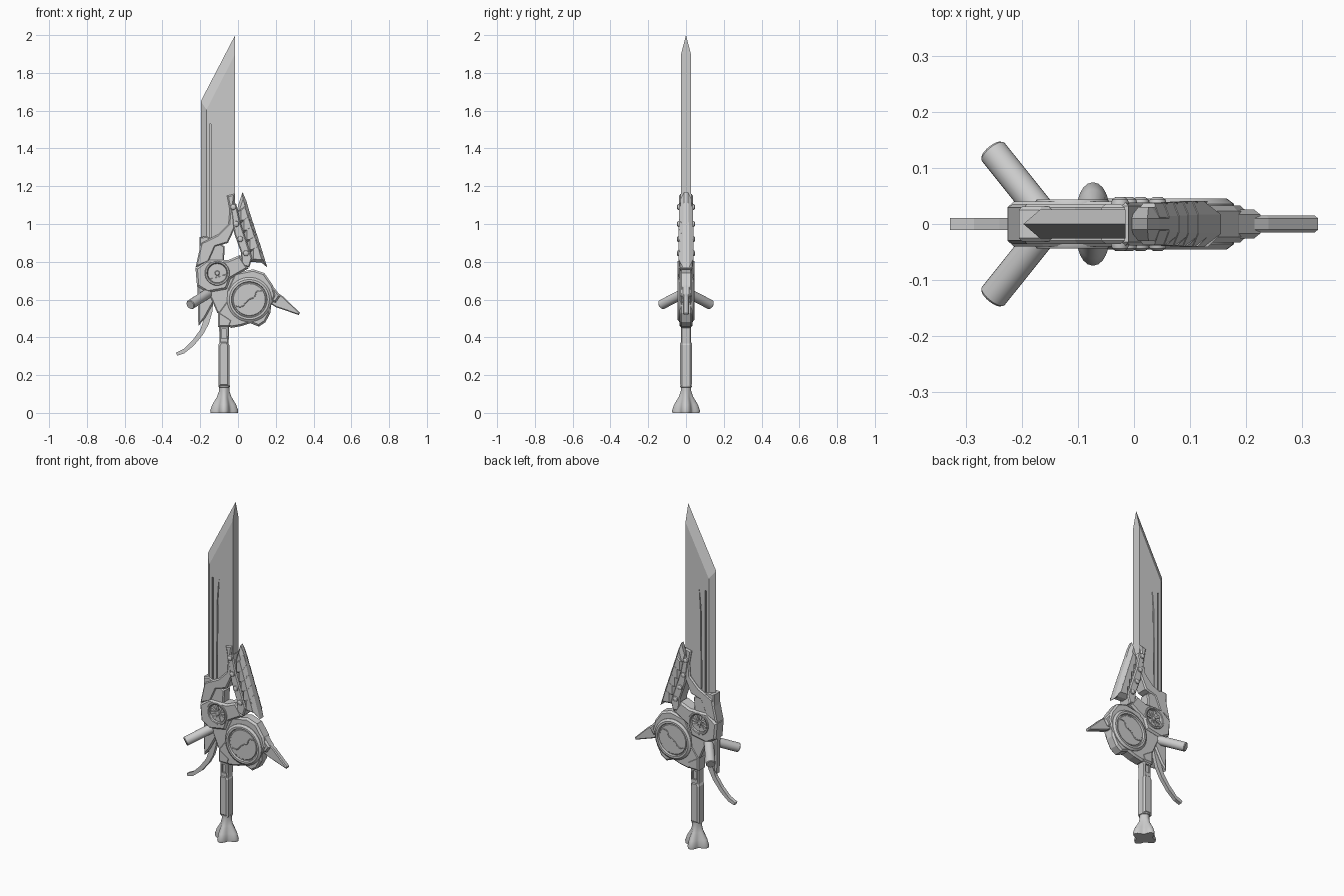
import bpy, bmesh, math
from mathutils import Vector

if "Cube" in bpy.data.objects:
    bpy.data.objects.remove(bpy.data.objects["Cube"])


def finish(name, bm, smooth=False):
    bmesh.ops.recalc_face_normals(bm, faces=bm.faces)
    me = bpy.data.meshes.new(name)
    bm.to_mesh(me)
    bm.free()
    ob = bpy.data.objects.new(name, me)
    bpy.context.collection.objects.link(ob)
    if smooth:
        bpy.ops.object.select_all(action='DESELECT')
        ob.select_set(True)
        bpy.context.view_layer.objects.active = ob
        bpy.ops.object.shade_smooth_by_angle(angle=math.radians(35))
    return ob


def plate(name, pts, t, inset=0.0, depth=None, y=0.0):
    """Front-view outline extruded to y +-t, faces chamfered by inset and depth."""
    depth = inset if depth is None else depth
    h = t - depth if inset else t
    bm = bmesh.new()
    a = [bm.verts.new((x, y - h, z)) for x, z in pts]
    b = [bm.verts.new((x, y + h, z)) for x, z in pts]
    caps = [bm.faces.new(a), bm.faces.new(b[::-1])]
    for i in range(len(pts)):
        j = (i + 1) % len(pts)
        bm.faces.new((a[i], b[i], b[j], a[j]))
    bmesh.ops.recalc_face_normals(bm, faces=bm.faces)
    if inset:
        bmesh.ops.inset_individual(bm, faces=caps, thickness=inset, depth=depth,
                                   use_even_offset=True)
    return finish(name, bm)


def lathe(name, profile, centre, axis, n=32, lobe=None):
    """Revolve (radius, height) pairs round the y or z axis."""
    bm = bmesh.new()
    rings = []
    for k, (r, h) in enumerate(profile):
        ring = []
        for i in range(n):
            u = 2 * math.pi * i / n
            q = r * (1 + lobe[k] * math.cos(4 * u)) if lobe else r
            c, s = q * math.cos(u), q * math.sin(u)
            p = (c, h, s) if axis == 'y' else (c, s, h)
            ring.append(bm.verts.new(Vector(p) + Vector(centre)))
        rings.append(ring)
    for a, b in zip(rings, rings[1:]):
        for i in range(n):
            j = (i + 1) % n
            bm.faces.new((a[i], a[j], b[j], b[i]))
    bm.faces.new(rings[0])
    bm.faces.new(rings[-1])
    return finish(name, bm, True)


def two_sided(profile):
    return profile + [(r, -h) for r, h in reversed(profile)]


def cut(ob, cutter):
    m = ob.modifiers.new("cut", 'BOOLEAN')
    m.operation, m.object, m.solver = 'DIFFERENCE', cutter, 'EXACT'
    bpy.context.view_layer.objects.active = ob
    bpy.ops.object.modifier_apply(modifier=m.name)
    bpy.data.objects.remove(cutter, do_unlink=True)


# Blade: flat spine on the right, sharpened left and slanted edges
face = [(-.015, 1.9), (-.167, 1.605), (-.167, .8), (-.09, .87), (-.055, .95), (-.015, 1.0)]
edge = [(-.015, 2.0), (-.197, 1.65), (-.197, .8)]
bm = bmesh.new()
F, B = ([bm.verts.new((x, y, z)) for x, z in face] for y in (-.026, .026))
E = [bm.verts.new((x, 0, z)) for x, z in edge]
for S in (F, B):
    bm.faces.new(S)
    for i in (0, 1):
        bm.faces.new((S[i], S[i + 1], E[i + 1], E[i]))
bm.faces.new((F[0], E[0], B[0], B[5], F[5]))
bm.faces.new((F[2], E[2], B[2], B[3], F[3]))
for i in (3, 4):
    bm.faces.new((F[i], F[i + 1], B[i + 1], B[i]))
blade = finish("blade", bm)
for s in (-1, 1):
    cut(blade, plate("fuller_cutter", [(-.151, 1.53), (-.143, 1.53), (-.143, .75), (-.151, .75)],
                     .008, y=s * .026))
    cut(blade, plate("fuller_cutter", [(-.104, 1.53), (-.110, 1.50), (-.118, 1.40), (-.124, .85),
                                       (-.118, .85), (-.112, 1.40)], .006, y=s * .026))

# Angular arm clasping the blade
plate("blade_arm", [(-.058, 1.15), (-.016, 1.16), (-.026, 1.08), (-.016, .98), (-.053, .90),
                    (-.12, .88), (-.155, .80), (-.225, .77), (-.196, .90), (-.105, .945),
                    (-.05, 1.0), (-.044, 1.075)], .036, .007)
plate("blade_socket", [(-.205, .80), (-.205, .93), (-.165, .935), (-.10, .90), (-.07, .88),
                       (-.075, .80)], .031, .006)

# Stud rail and feathered wing of overlapping scales
plate("stud_rail", [(-.042, 1.10), (-.01, 1.11), (.012, 1.01), (.075, .82), (.06, .77),
                    (.02, .78), (.015, .85), (-.02, .95)], .038, .006)
plate("wing_spire", [(.024, 1.17), (.045, 1.12), (.08, 1.0), (.02, 1.03), (-.008, 1.07)],
      .03, .014, .02)
for i in range(5):
    f = i / 4
    bx, bz = .0 + .065 * f, 1.04 - .20 * f
    tx, tz = .085 + .07 * f, .985 - .215 * f
    plate(f"wing_scale_{i + 1}", [(bx, bz + .04), (tx - .04, tz + .13), (tx, tz),
                                  (tx - .03, tz + .025), (bx, bz - .04)],
          .037 + .001 * i, .016, .024)
for i, (x, z) in enumerate([(-.025, 1.09), (-.01, 1.0), (.012, .92), (.042, .845)]):
    lathe(f"stud_{i + 1}", two_sided([(.008, -.048), (.014, -.044), (.016, -.036)]),
          (x, 0, z), 'y', 12)

# Guard core and casing behind the large disc
plate("guard_core", [(-.19, .70), (-.05, .74), (.03, .74), (.0, .55), (-.04, .50),
                     (-.11, .53), (-.14, .60)], .029, .006)
plate("disc_casing", [(-.06, .65), (-.02, .74), (.08, .76), (.14, .74), (.185, .675), (.20, .62),
                      (.175, .57), (.172, .53), (.145, .48), (.11, .457), (.065, .475),
                      (.02, .46), (-.035, .45), (-.10, .48), (-.105, .535), (-.065, .59)],
      .033, .010)
plate("lower_blade_heel", [(-.215, .70), (-.13, .68), (-.12, .60), (-.175, .50), (-.21, .46)],
      .022, .008)

# Small turbine housing with fan
hub = (-.11, 0, .74)
housing = plate("turbine_housing", [(-.225, .765), (-.165, .81), (-.05, .81), (.01, .835),
                                    (.055, .765), (-.04, .71), (-.06, .655), (-.16, .637),
                                    (-.217, .67)], .040, .010)
cut(housing, lathe("housing_cutter", [(.062, -.1), (.062, .1)], hub, 'y'))
lathe("turbine_ring", two_sided([(.050, -.024), (.052, -.041), (.056, -.044), (.063, -.044),
                                 (.067, -.038)]), hub, 'y')
lathe("turbine_hub", two_sided([(.010, -.034), (.014, -.030)]), hub, 'y', 16)
for i in range(8):
    a = i * math.pi / 4
    pts = [(hub[0] + r * math.cos(a + d), hub[2] + r * math.sin(a + d))
           for r, d in ((.012, -.2), (.05, .05), (.05, .38), (.012, .4))]
    plate(f"fan_blade_{i + 1}", pts, .031)

# Large disc with raised rim and a winding line on each face
lathe("large_disc", two_sided([(.084, -.037), (.087, -.034), (.092, -.034), (.095, -.045),
                               (.106, -.045), (.118, -.036)]), (.06, 0, .60), 'y', 40)
for name, y in (("disc_line_front", -.037), ("disc_line_back", .037)):
    cu = bpy.data.curves.new(name, 'CURVE')
    cu.dimensions, cu.bevel_depth, cu.bevel_resolution = '3D', .003, 1
    sp = cu.splines.new('BEZIER')
    pts = [(-.012, .565), (.02, .563), (.045, .588), (.065, .603), (.085, .612), (.10, .642), (.128, .645)]
    sp.bezier_points.add(len(pts) - 1)
    for bp, (x, z) in zip(sp.bezier_points, pts):
        bp.co = (x, y, z)
        bp.handle_left_type = bp.handle_right_type = 'AUTO'
    sp.resolution_u = 5
    bpy.context.collection.objects.link(bpy.data.objects.new(name, cu))

# Right spike and left curved tail
plate("side_spike", [(.17, .66), (.19, .65), (.24, .615), (.328, .53), (.322, .518), (.20, .56),
                     (.17, .58)], .015, .005)
plate("spike_root", [(.15, .69), (.185, .67), (.225, .62), (.20, .585), (.16, .59)], .026, .009)
plate("curved_tail", [(-.13, .62), (-.135, .54), (-.155, .47), (-.185, .415), (-.235, .355),
                      (-.285, .315), (-.322, .303), (-.328, .318), (-.285, .34), (-.24, .385),
                      (-.20, .44), (-.175, .51), (-.17, .60)], .011)

# Pair of exhaust tubes angled out, down and left
for name, s in (("exhaust_front", -1), ("exhaust_back", 1)):
    a, b = Vector((-.16, s * .015, .632)), Vector((-.253, s * .131, .572))
    tube = lathe(name, [(.026, 0), (.026, (b - a).length - .004), (.023, (b - a).length)],
                 (0, 0, 0), 'z', 24)
    tube.location = a
    tube.rotation_euler = (b - a).to_track_quat('Z', 'Y').to_euler()

# Grip with collar and slotted neck
plate("grip", [(-.104, .14), (-.046, .14), (-.046, .36), (-.056, .38), (-.094, .38), (-.104, .36)],
      .031, .010)
neck = plate("grip_neck", [(-.098, .36), (-.050, .36), (-.046, .47), (-.10, .47)], .027, .006)
for s in (-1, 1):
    cut(neck, plate("slot_cutter", [(-.087, .395), (-.062, .395), (-.062, .445), (-.087, .445)],
                    .010, y=s * .027))
plate("grip_collar", [(-.105, .455), (-.045, .455), (-.03, .49), (-.05, .505), (-.105, .54)],
      .035, .008)

# Lobed flaring pommel
lathe("pommel", [(.058, 0), (.060, .012), (.052, .045), (.034, .085), (.027, .115), (.027, .135),
                 (.031, .137), (.031, .145)], (-.073, 0, 0), 'z', 48,
      lobe=[.24, .24, .20, .12, .03, 0, 0, 0])
